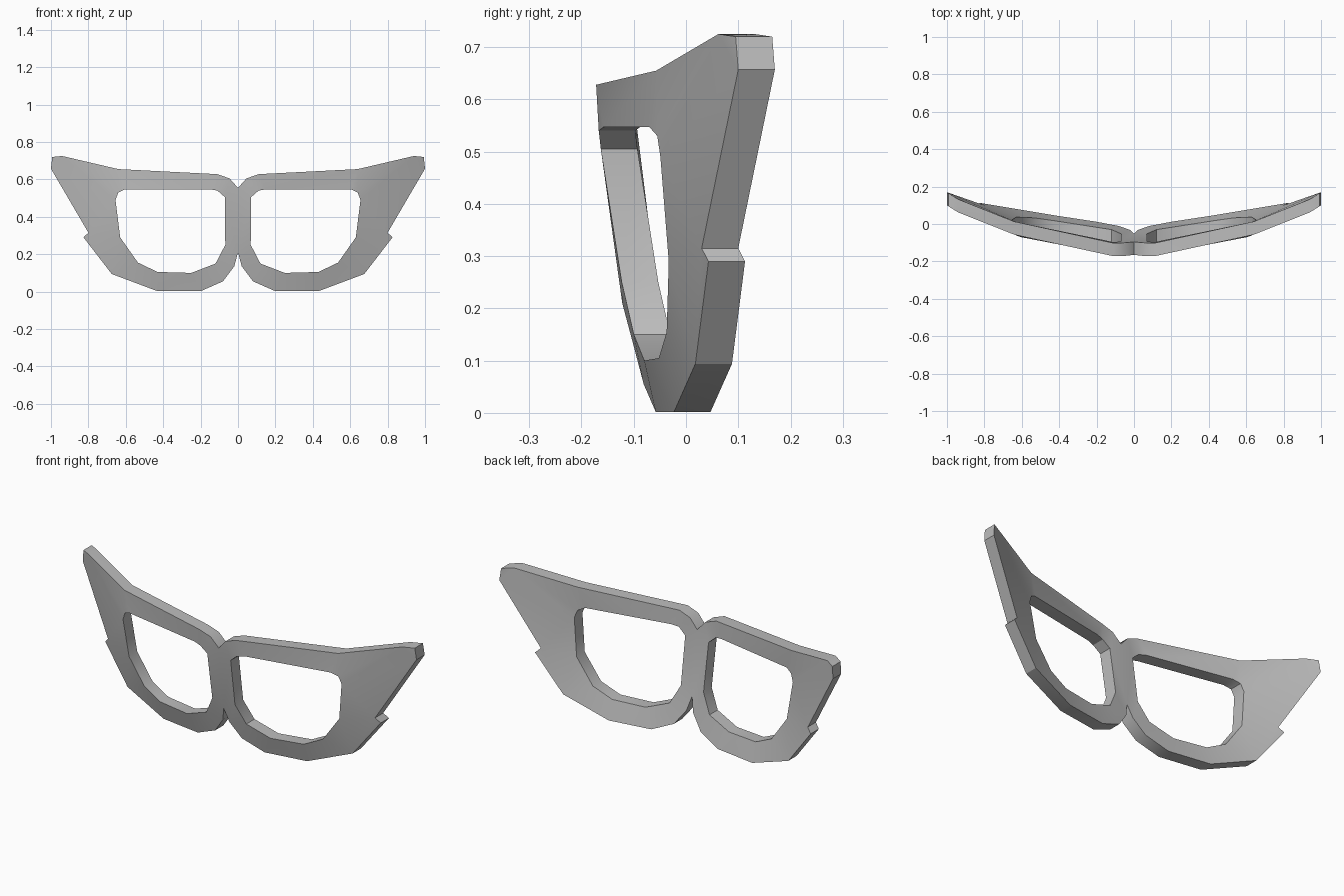
import bpy, bmesh, math

cube = bpy.data.objects.get("Cube")
if cube:
    bpy.data.objects.remove(cube)

DEPTH = 0.07

# Front edge loops of one half: x, y, z
rim = [(0, -.165, .555), (.045, -.17, .605), (.11, -.172, .628), (.64, -.057, .655),
       (.94, .062, .725), (.993, .095, .72), (1, .1, .657), (.8, .03, .315),
       (.826, .043, .29), (.675, .018, .094), (.43, -.023, .002), (.2, -.058, .002),
       (.08, -.081, .055), (.02, -.102, .135), (0, -.122, .21)]
lens = [(.07, -.163, .505), (.11, -.167, .54), (.15, -.158, .547), (.605, -.07, .547),
        (.64, -.055, .53), (.655, -.049, .49), (.63, -.033, .29), (.535, -.037, .155),
        (.43, -.052, .105), (.25, -.08, .1), (.12, -.1, .15), (.068, -.123, .25)]

material = bpy.data.materials.new("frame_grey")
grey = (.5, .5, .5, 1)
material.diffuse_color = grey
material.use_nodes = True
material.node_tree.nodes["Principled BSDF"].inputs["Base Color"].default_value = grey

# Half of the frame front, filled between rim and lens opening
bm = bmesh.new()
edges = []
for loop in (rim, lens):
    verts = [bm.verts.new(p) for p in loop]
    edges += [bm.edges.new((a, b)) for a, b in zip(verts, verts[1:] + verts[:1])]
bmesh.ops.triangle_fill(bm, edges=edges, use_beauty=True, normal=(0, -1, 0))

# Thickness straight back
front = bm.faces[:]
back = bmesh.ops.extrude_face_region(bm, geom=front, use_keep_orig=True)["geom"]
moved = [g for g in back if isinstance(g, bmesh.types.BMVert)]
bmesh.ops.translate(bm, verts=moved, vec=(0, DEPTH, 0))

# Open the middle so both halves join
middle = [f for f in bm.faces if all(abs(v.co.x) < 1e-5 for v in f.verts)]
bmesh.ops.delete(bm, geom=middle, context="FACES")

# Other half
copy = bmesh.ops.duplicate(bm, geom=bm.verts[:] + bm.edges[:] + bm.faces[:])["geom"]
for g in copy:
    if isinstance(g, bmesh.types.BMVert):
        g.co.x *= -1
bmesh.ops.remove_doubles(bm, verts=bm.verts[:], dist=1e-4)
bmesh.ops.recalc_face_normals(bm, faces=bm.faces[:])

mesh = bpy.data.meshes.new("glasses_frame")
bm.to_mesh(mesh)
bm.free()
mesh.materials.append(material)
frame = bpy.data.objects.new("glasses_frame", mesh)
bpy.context.collection.objects.link(frame)
bpy.context.view_layer.objects.active = frame
frame.select_set(True)
bpy.ops.object.shade_smooth_by_angle(angle=math.radians(30))
